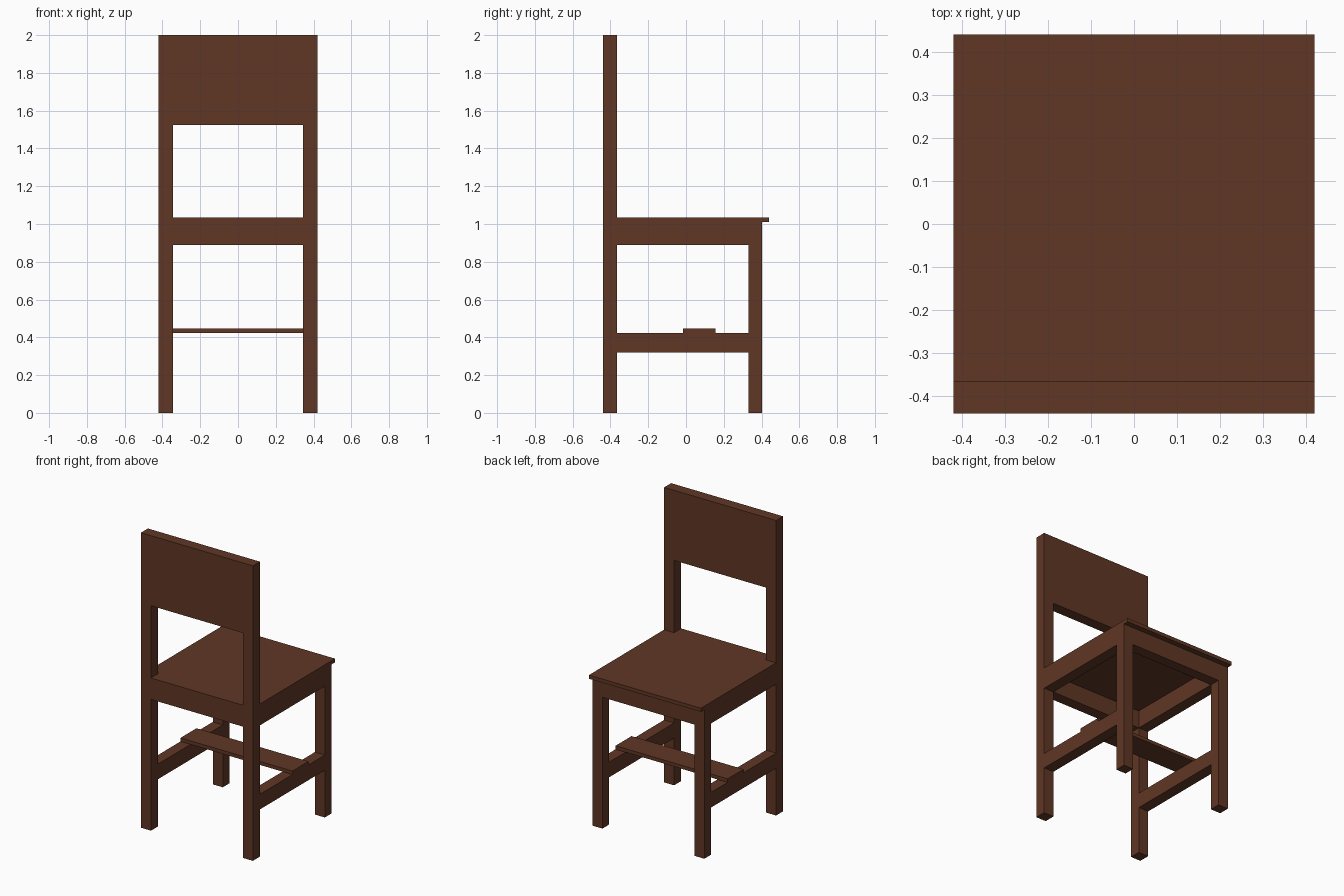
import bpy

if "Cube" in bpy.data.objects:
    bpy.data.objects.remove(bpy.data.objects["Cube"])

wood = bpy.data.materials.new("dark brown wood")
wood.diffuse_color = (0.115, 0.038, 0.018, 1)
wood.use_nodes = True
wood.node_tree.nodes["Principled BSDF"].inputs["Base Color"].default_value = wood.diffuse_color


def box(name, x0, x1, y0, y1, z0, z1):
    """Axis-aligned box between two corners."""
    bpy.ops.mesh.primitive_cube_add(
        size=1, location=((x0 + x1) / 2, (y0 + y1) / 2, (z0 + z1) / 2))
    ob = bpy.context.object
    ob.name = name
    ob.scale = (x1 - x0, y1 - y0, z1 - z0)
    bpy.ops.object.transform_apply(location=False, rotation=False, scale=True)
    ob.data.materials.append(wood)


W, P = 0.42, 0.345            # outer half width, inner edge of the posts
BACK, BACK_IN = -0.44, -0.365  # back post depth
FRONT_IN, FRONT = 0.33, 0.403  # front leg depth
APRON, SEAT, TOP = 0.89, 1.01, 1.035

# Legs, side aprons and side stretchers, left and right
for side, x0, x1 in (("left", -W, -P), ("right", P, W)):
    box(side + "_back_post", x0, x1, BACK, BACK_IN, 0, 2)
    box(side + "_front_leg", x0, x1, FRONT_IN, FRONT, 0, SEAT)
    box(side + "_apron", x0, x1, BACK_IN, FRONT_IN, APRON, SEAT)
    box(side + "_stretcher", x0, x1, BACK_IN, FRONT_IN, 0.32, 0.423)

# Cross rails between the legs
box("front_apron", -P, P, FRONT_IN, FRONT, APRON, SEAT)
box("back_apron", -P, P, BACK, BACK_IN, APRON, TOP)
box("backrest", -P, P, BACK, BACK_IN, 1.525, 2)

# Seat board with a front overhang, and foot plank on the stretchers
box("seat", -W, W, BACK_IN, 0.44, SEAT, TOP)
box("foot_plank", -W, W, -0.016, 0.155, 0.423, 0.447)
